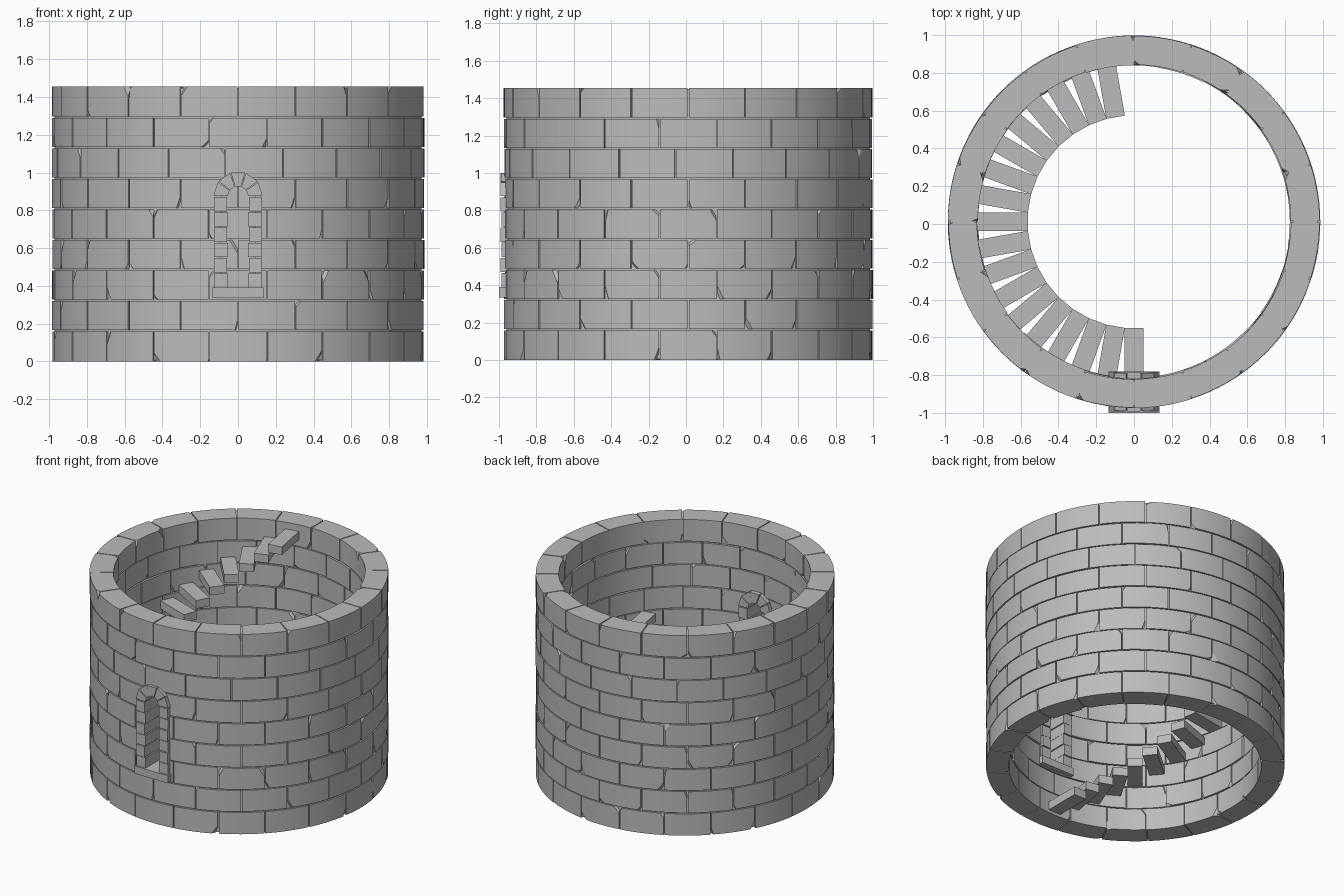
import bpy, bmesh, math, random
from mathutils import Vector, Matrix

random.seed(7)
if "Cube" in bpy.data.objects:
    bpy.data.objects.remove(bpy.data.objects["Cube"])

R_OUT, R_IN, CY = 0.985, 0.83, 0.012
HEIGHT, ROWS, PER_ROW = 1.455, 9, 20
ROW_H = HEIGHT / ROWS
GAP = 0.007

stone = bpy.data.materials.new("grey stone")
stone.use_nodes = True
grey = (0.5, 0.5, 0.5, 1)
stone.diffuse_color = grey
stone.node_tree.nodes["Principled BSDF"].inputs["Base Color"].default_value = grey


def make_object(name, bm, smooth=False):
    bmesh.ops.recalc_face_normals(bm, faces=bm.faces)
    mesh = bpy.data.meshes.new(name)
    bm.to_mesh(mesh)
    bm.free()
    mesh.materials.append(stone)
    ob = bpy.data.objects.new(name, mesh)
    bpy.context.collection.objects.link(ob)
    return ob


def polar(r, a, z):
    return Vector((r * math.cos(a), CY + r * math.sin(a), z))


def add_sector(bm, r0, r1, a0, a1, z0, z1, steps, closed=False):
    """Curved block, or a full ring when closed."""
    count = steps if closed else steps + 1
    loops = []
    for i in range(count):
        a = a0 + (a1 - a0) * i / steps
        corners = ((r0, z0), (r1, z0), (r1, z1), (r0, z1))
        loops.append([bm.verts.new(polar(r, a, z)) for r, z in corners])
    for i in range(steps):
        p, q = loops[i], loops[(i + 1) % count]
        for k in range(4):
            n = (k + 1) % 4
            bm.faces.new((p[k], p[n], q[n], q[k]))
    if not closed:
        bm.faces.new(loops[0])
        bm.faces.new(loops[-1])


def chip_corner(bm, r, a, z, side, up, outward):
    """Slice one corner off a block."""
    c = polar(r, a, z)
    radial = Vector((math.cos(a), math.sin(a), 0))
    tangent = Vector((-radial.y, radial.x, 0))
    p1 = c - tangent * side * random.uniform(0.012, 0.045)
    p2 = c - Vector((0, 0, up)) * random.uniform(0.02, 0.07)
    p3 = c - radial * outward * random.uniform(0.015, 0.04)
    normal = (p2 - p1).cross(p3 - p1).normalized()
    if normal.dot(c - p1) < 0:
        normal = -normal
    bmesh.ops.bisect_plane(bm, geom=bm.verts[:] + bm.edges[:] + bm.faces[:],
                           plane_co=p1, plane_no=normal, clear_outer=True)
    bmesh.ops.holes_fill(bm, edges=[e for e in bm.edges if e.is_boundary])


def add_prism(bm, outline, y0, y1):
    """Extrude an (x, z) outline along y."""
    front = [bm.verts.new((x, y0, z)) for x, z in outline]
    back = [bm.verts.new((x, y1, z)) for x, z in outline]
    bm.faces.new(front)
    bm.faces.new(back)
    for i in range(len(outline)):
        j = (i + 1) % len(outline)
        bm.faces.new((front[i], front[j], back[j], back[i]))


def rect(x0, x1, z0, z1):
    return [(x0, z0), (x1, z0), (x1, z1), (x0, z1)]


# Courses of curved stone blocks, some with broken corners
row_shift = [0, 9, 0, 9, 0, 9, 5, 0, 9]
wall_bm = bmesh.new()
for row in range(ROWS):
    z0 = row * ROW_H + (GAP / 2 if row else 0)
    z1 = (row + 1) * ROW_H - (GAP / 2 if row < ROWS - 1 else 0)
    for i in range(PER_ROW):
        mid = math.radians(row_shift[row] + 18 * i)
        half = math.radians(9) - GAP / 2 / R_OUT
        r1 = R_OUT + random.uniform(-0.003, 0.002)
        r0 = R_IN + random.uniform(-0.005, 0.005)
        block = bmesh.new()
        add_sector(block, r0, r1, mid - half, mid + half, z0, z1, 6)
        bmesh.ops.recalc_face_normals(block, faces=block.faces)
        for side in (-1, 1):
            for radius, outward in ((r1, 1), (r0, -1)):
                if random.random() < 0.3:
                    up = random.choice((-1, 1))
                    chip_corner(block, radius, mid + side * half,
                                z1 if up > 0 else z0, side, up, outward)
        temp = bpy.data.meshes.new("temp")
        block.to_mesh(temp)
        block.free()
        wall_bm.from_mesh(temp)
        bpy.data.meshes.remove(temp)
wall = make_object("wall_blocks", wall_bm)

# Mortar ring behind the joints
core_bm = bmesh.new()
add_sector(core_bm, R_IN + 0.013, R_OUT - 0.013, 0, math.tau,
           0.006, HEIGHT - 0.006, 120, closed=True)
core = make_object("wall_mortar", core_bm)

# Window opening cut through the wall
SPRING, SILL_TOP = 0.875, 0.39
cut_bm = bmesh.new()
arch = [(0.09 * math.cos(math.pi * k / 10), SPRING + 0.09 * math.sin(math.pi * k / 10))
        for k in range(11)]
add_prism(cut_bm, [(-0.09, 0.36), (0.09, 0.36)] + arch, -1.2, -0.6)
cutter = make_object("window_cutter", cut_bm)
cutter.hide_render = True
for ob in (wall, core):
    mod = ob.modifiers.new("window_opening", "BOOLEAN")
    mod.operation, mod.solver, mod.object = "DIFFERENCE", "EXACT", cutter
    bpy.ops.object.select_all(action="DESELECT")
    bpy.context.view_layer.objects.active = ob
    ob.select_set(True)
    bpy.ops.object.modifier_apply(modifier=mod.name)
    bpy.ops.object.shade_smooth_by_angle(angle=math.radians(20))
bpy.data.objects.remove(cutter)

# Window jambs: stacked stones on both sides
jamb_bm = bmesh.new()
JAMBS = 6
step = (SPRING - SILL_TOP) / JAMBS
for side in (-1, 1):
    for k in range(JAMBS):
        z = SILL_TOP + k * step
        inner = 0.054 + 0.004 * (k % 2)
        inset = 0.005 * ((k + 1) % 2)
        add_prism(jamb_bm, rect(side * inner, side * 0.126, z, z + step - 0.005),
                  -0.992 + inset, -0.785 - inset)
make_object("window_jambs", jamb_bm)

# Window arch: wedge stones
arch_bm = bmesh.new()
WEDGES = 5
for k in range(WEDGES):
    a0 = math.pi * k / WEDGES + 0.02
    a1 = math.pi * (k + 1) / WEDGES - 0.02
    ring = [(0.054, a0), (0.13, a0), (0.13, a1), (0.054, a1)]
    add_prism(arch_bm, [(r * math.cos(a), SPRING + r * math.sin(a)) for r, a in ring],
              -0.992 + 0.004 * (k % 2), -0.785 - 0.004 * (k % 2))
make_object("window_arch", arch_bm)

# Window sill
sill_bm = bmesh.new()
add_prism(sill_bm, rect(-0.135, 0.135, 0.335, SILL_TOP), -1.0, -0.78)
make_object("window_sill", sill_bm)

# Spiral of cantilevered stair treads rising clockwise
for i in range(18):
    tread_bm = bmesh.new()
    top = 0.08 + 0.078 * i
    add_prism(tread_bm, rect(-0.05, 0.05, top - 0.06, top), -0.85, -0.562)
    tread_bm.transform(Matrix.Translation((0, CY, 0))
                       @ Matrix.Rotation(math.radians(-10 * i), 4, "Z"))
    make_object(f"stair_tread_{i + 1}", tread_bm)
